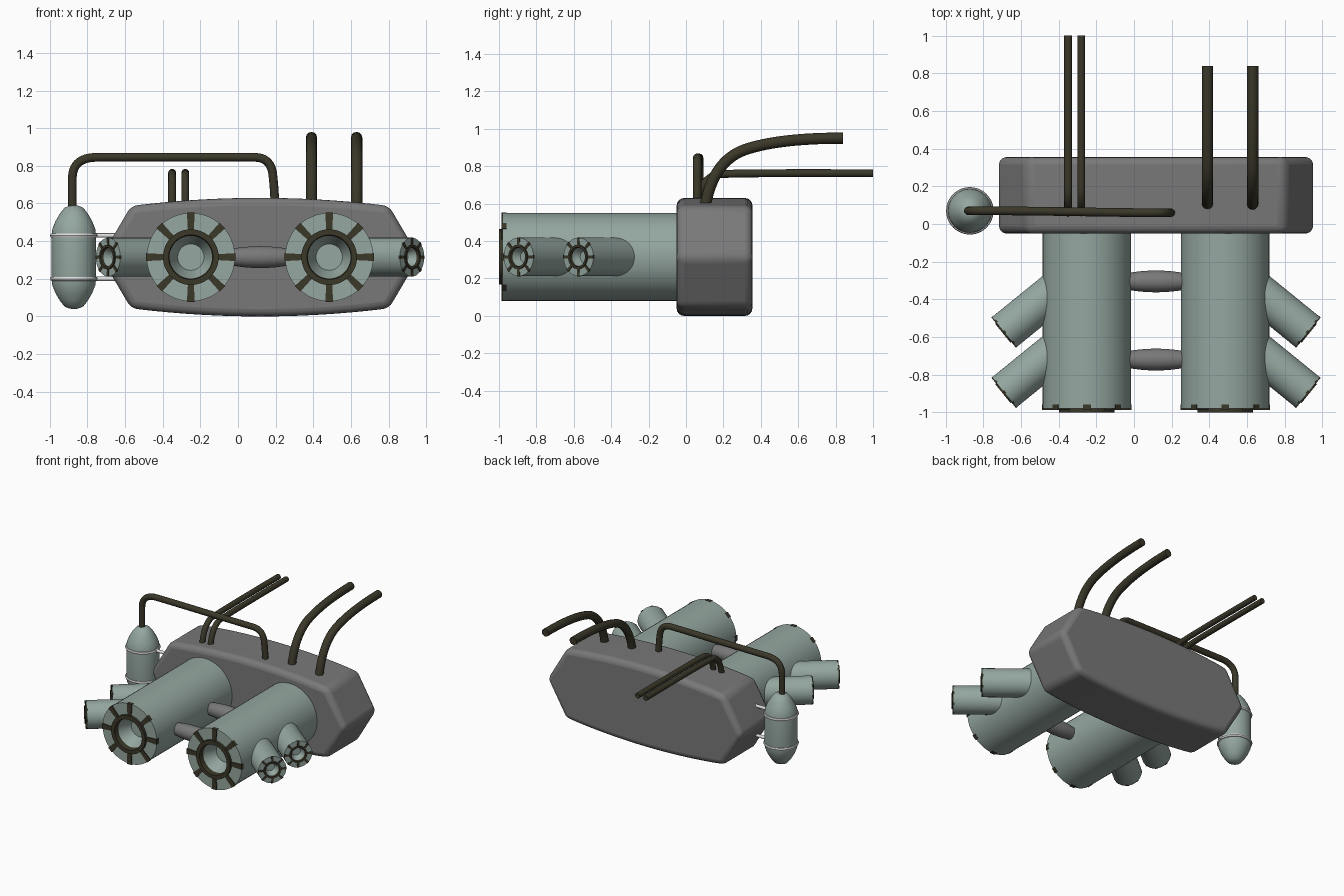
import bpy, bmesh, math
from mathutils import Matrix, Vector

if "Cube" in bpy.data.objects:
    bpy.data.objects.remove(bpy.data.objects["Cube"])


def material(name, rgb):
    m = bpy.data.materials.new(name)
    m.diffuse_color = (*rgb, 1)
    m.use_nodes = True
    m.node_tree.nodes["Principled BSDF"].inputs["Base Color"].default_value = m.diffuse_color
    return m


TEAL = material("pale_teal", (0.30, 0.385, 0.35))
GREY = material("mid_grey", (0.19, 0.19, 0.19))
DARK = material("dark_olive", (0.043, 0.039, 0.022))
LIGHT = material("light_grey", (0.72, 0.72, 0.72))
MID = 0.117   # mirror plane of the body
AXIS_Z = 0.315


def smooth(ob, angle=35):
    bpy.ops.object.select_all(action='DESELECT')
    ob.select_set(True)
    bpy.context.view_layer.objects.active = ob
    bpy.ops.object.shade_smooth_by_angle(angle=math.radians(angle))


def finish(name, bm, mat, matrix=None):
    bmesh.ops.recalc_face_normals(bm, faces=bm.faces)
    if matrix:
        bm.transform(matrix)
    me = bpy.data.meshes.new(name)
    bm.to_mesh(me)
    bm.free()
    me.materials.append(mat)
    ob = bpy.data.objects.new(name, me)
    bpy.context.collection.objects.link(ob)
    smooth(ob)
    return ob


def aim(pos, direction):
    """Local +Z points along direction."""
    return Matrix.Translation(pos) @ Vector(direction).to_track_quat('Z', 'Y').to_matrix().to_4x4()


def lathe(name, profile, mat, matrix, closed=False, n=48):
    """Revolve (radius, height) points around local Z."""
    bm = bmesh.new()
    rings = [[bm.verts.new((r * math.cos(2 * math.pi * i / n), r * math.sin(2 * math.pi * i / n), z))
              for i in range(n)] for r, z in profile]
    pairs = list(zip(rings, rings[1:]))
    if closed:
        pairs.append((rings[-1], rings[0]))
    else:
        bm.faces.new(rings[0])
        bm.faces.new(rings[-1])
    for a, b in pairs:
        for i in range(n):
            j = (i + 1) % n
            bm.faces.new((a[i], a[j], b[j], b[i]))
    return finish(name, bm, mat, matrix)


def nozzle(name, pos, direction, r, length):
    """Tube with a tapered recess, a dark collar and eight dark spokes."""
    s = r / 0.235
    m = aim(pos, direction)
    lathe(name, [(r, -length), (r, 0), (0.122 * s, 0), (0.07 * s, -0.12 * s)], TEAL, m)
    lathe(name + "_collar", [(0.148 * s, -0.02 * s), (0.148 * s, 0.02 * s), (0.118 * s, 0.02 * s),
                             (0.112 * s, -0.03 * s)], DARK, m, closed=True)
    bm = bmesh.new()
    for k in range(8):
        rot = Matrix.Rotation(k * math.pi / 4, 4, 'Z')
        lo, hi = [[bm.verts.new(rot @ Vector((x * s, y * s, z * s))) for x, y in
                   ((0.13, -0.015), (0.237, -0.021), (0.237, 0.021), (0.13, 0.015))]
                  for z in (-0.02, 0.007)]
        bm.faces.new(lo)
        bm.faces.new(hi)
        for i in range(4):
            j = (i + 1) % 4
            bm.faces.new((lo[i], lo[j], hi[j], hi[i]))
    finish(name + "_spokes", bm, DARK, m)


def pipe(name, points, radius):
    cu = bpy.data.curves.new(name, 'CURVE')
    cu.dimensions = '3D'
    cu.bevel_depth = radius
    cu.bevel_resolution = 4
    cu.use_fill_caps = True
    sp = cu.splines.new('NURBS')
    sp.points.add(len(points) - 1)
    for p, co in zip(sp.points, points):
        p.co = (*co, 1)
    sp.use_endpoint_u = True
    sp.order_u = 3
    sp.resolution_u = 12
    cu.materials.append(DARK)
    ob = bpy.data.objects.new(name, cu)
    bpy.context.collection.objects.link(ob)
    bpy.ops.object.select_all(action='DESELECT')
    ob.select_set(True)
    bpy.context.view_layer.objects.active = ob
    bpy.ops.object.convert(target='MESH')
    smooth(bpy.context.object, 50)


# Main body: six-sided block with gently bowed top and bottom
N = 14
arc = [(-0.685 + 1.37 * i / N) for i in range(N + 1)]
bow = [0.272 + 0.043 * (1 - (x / 0.685) ** 2) for x in arc]
outline = [(MID + x, AXIS_Z + h) for x, h in zip(arc, bow)] + [(MID + 0.845, AXIS_Z)]
outline += [(MID - x, AXIS_Z - h) for x, h in zip(arc, bow)] + [(MID - 0.845, AXIS_Z)]
bm = bmesh.new()
face = bm.faces.new([bm.verts.new((x, -0.05, z)) for x, z in outline])
ext = bmesh.ops.extrude_face_region(bm, geom=[face])
bmesh.ops.translate(bm, vec=(0, 0.405, 0), verts=[v for v in ext['geom'] if isinstance(v, bmesh.types.BMVert)])
body = finish("main_body", bm, GREY)
bev = body.modifiers.new("rounded_edges", 'BEVEL')
bev.width = 0.04
bev.segments = 4
bev.limit_method = 'ANGLE'
bev.angle_limit = math.radians(25)

# Two big barrels, each with two small angled nozzles on its outer side
for side, label in ((-1, "left"), (1, "right")):
    nozzle(label + "_barrel", (MID + side * 0.3675, -0.98, AXIS_Z), (0, -1, 0), 0.235, 1.0)
    for k, y in enumerate((-0.575, -0.895)):
        nozzle(f"{label}_small_nozzle_{k + 1}", (MID + side * 0.807, y, AXIS_Z),
               (side * 0.777, -0.631, 0), 0.103, 0.42)

# Barrel-shaped links between the big barrels
for k, y in enumerate((-0.305, -0.72)):
    lathe(f"barrel_link_{k + 1}", [(0.058 - 0.6 * z * z, z) for z in (-0.16, -0.12, -0.08, -0.04, 0, 0.04, 0.08, 0.12, 0.16)],
          GREY, aim((MID, y, AXIS_Z), (1, 0, 0)), n=32)

# Side tank with rounded conical ends
half = [(0.118, 0.115), (0.114, 0.15), (0.098, 0.19), (0.075, 0.23), (0.05, 0.262), (0.025, 0.273), (0.003, 0.276)]
tank_m = Matrix.Translation((-0.872, 0.07, AXIS_Z))
lathe("side_tank", [(r, -z) for r, z in reversed(half)] + half, TEAL, tank_m)

# Tank bands and the brackets that hold it to the body
for k, z in enumerate((-0.115, 0.115)):
    lathe(f"tank_band_{k + 1}", [(0.11, z - 0.012), (0.122, z - 0.01), (0.126, z), (0.122, z + 0.01), (0.11, z + 0.012)],
          LIGHT, tank_m, closed=True)
    lathe(f"tank_bracket_{k + 1}", [(0.012, -0.13), (0.012, 0.13)], LIGHT,
          aim((-0.66, 0.07, AXIS_Z + z), (1, 0, 0)), n=16)

# Pipes
pipe("tank_pipe", [(-0.88, 0.07, 0.56), (-0.88, 0.07, 0.62), (-0.88, 0.07, 0.845), (-0.62, 0.07, 0.845),
                   (0, 0.06, 0.845), (0.175, 0.06, 0.845), (0.195, 0.06, 0.66), (0.197, 0.06, 0.57)], 0.023)
for k, x in enumerate((0.39, 0.63)):
    pipe(f"thick_pipe_{k + 1}", [(x, 0.1, 0.57), (x, 0.14, 0.83), (x, 0.5, 0.95), (x, 0.84, 0.95)], 0.03)
for k, x in enumerate((-0.35, -0.28)):
    pipe(f"thin_pipe_{k + 1}", [(x, 0.055, 0.57), (x, 0.075, 0.75), (x, 0.3, 0.765), (x, 1.0, 0.762)], 0.021)
